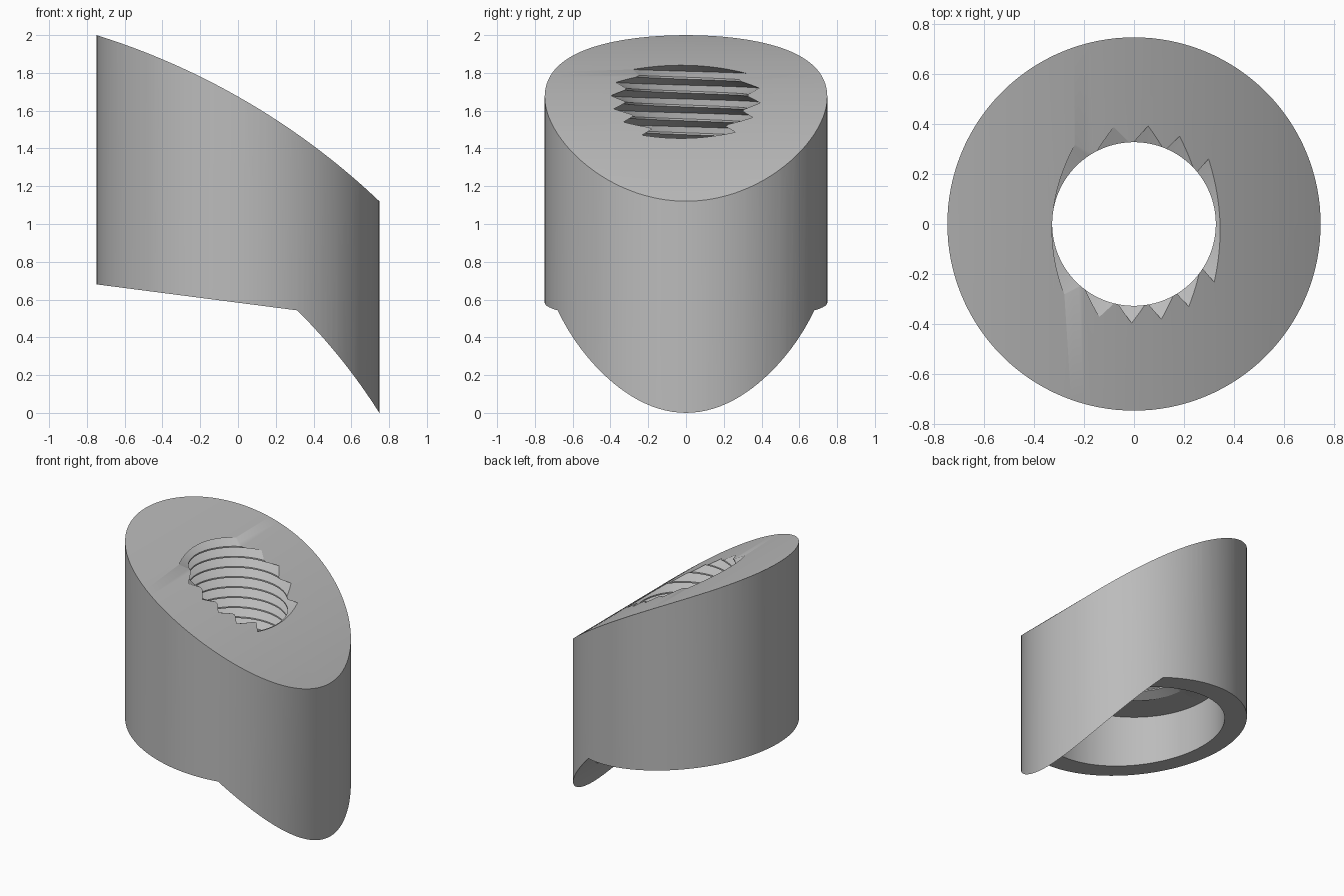
import bpy, bmesh, math

if "Cube" in bpy.data.objects:
    bpy.data.objects.remove(bpy.data.objects["Cube"])

CX, CZ = -1.90, -1.674          # shared axis of the two curved cuts
R_TOP, R_LOW = 3.85, 3.133
RADIUS, BORE, CEILING = 0.748, 0.60, 1.0
PITCH, MINOR, MAJOR = 0.0735, 0.328, 0.397

grey = bpy.data.materials.new("plain grey")
grey.diffuse_color = (0.5, 0.5, 0.5, 1)
grey.use_nodes = True
grey.node_tree.nodes["Principled BSDF"].inputs["Base Color"].default_value = grey.diffuse_color


def make(name, bm):
    bmesh.ops.recalc_face_normals(bm, faces=bm.faces)
    me = bpy.data.meshes.new(name)
    bm.to_mesh(me)
    bm.free()
    me.materials.append(grey)
    ob = bpy.data.objects.new(name, me)
    bpy.context.collection.objects.link(ob)
    return ob


def cylinder(name, r, z0, z1, n=128):
    bm = bmesh.new()
    bmesh.ops.create_cone(bm, cap_ends=True, segments=n, radius1=r, radius2=r, depth=z1 - z0)
    bmesh.ops.translate(bm, verts=bm.verts, vec=(0, 0, (z0 + z1) / 2))
    return make(name, bm)


def arc(r, x0, x1, n):
    xs = [x0 + (x1 - x0) * i / n for i in range(n + 1)]
    return [(x, CZ + math.sqrt(r * r - (x - CX) ** 2)) for x in xs]


def saddle_block():
    # side profile: curved top, sloped base, curved lower cut
    pts = arc(R_TOP, -0.8, 0.8, 40) + arc(R_LOW, 0.8, 0.314, 16) + [(-0.8, 0.687)]
    bm = bmesh.new()
    face = bm.faces.new([bm.verts.new((x, -1, z)) for x, z in pts])
    ext = bmesh.ops.extrude_face_region(bm, geom=[face])
    bmesh.ops.translate(bm, vec=(0, 2, 0),
                        verts=[v for v in ext["geom"] if isinstance(v, bmesh.types.BMVert)])
    return make("saddle_block", bm)


def thread_cutter(n=96, turns=17):
    # right-handed screw: one groove profile swept along a helix
    prof = [(MAJOR, 0.0), (MINOR, 0.43), (MINOR, 0.57)]
    p = len(prof)
    z0 = 1.680 - 11 * PITCH
    bm = bmesh.new()
    cols = []
    for k in range((turns + 1) * n + 1):
        a = 2 * math.pi * k / n - math.pi / 2
        col = []
        for r, t in (prof if k <= turns * n else prof[:1]):
            col.append(bm.verts.new((r * math.cos(a), r * math.sin(a), z0 + PITCH * (k / n + t))))
        cols.append(col)

    def vert(k, j):
        return cols[k][j] if j < p else cols[k + n][0]

    for k in range(turns * n):
        for j in range(p):
            bm.faces.new((vert(k, j), vert(k + 1, j), vert(k + 1, j + 1), vert(k, j + 1)))
    # close both ends with fans
    rim = [e for e in bm.edges if e.is_boundary]
    mid = z0 + PITCH * turns / 2
    for low in (True, False):
        c = bm.verts.new((0, 0, z0 + PITCH * (0.5 if low else turns + 0.5)))
        for e in rim:
            if (e.verts[0].co.z < mid) == low:
                bm.faces.new((e.verts[0], e.verts[1], c))
    return make("thread_cutter", bm)


def boolean(ob, tool, op):
    m = ob.modifiers.new(op.lower(), 'BOOLEAN')
    m.operation, m.solver, m.object = op, 'EXACT', tool
    bpy.context.view_layer.objects.active = ob
    bpy.ops.object.modifier_apply(modifier=m.name)
    bpy.data.objects.remove(tool)


# threaded collar: cylinder shaped by the block, counterbored, then threaded
body = cylinder("threaded_collar", RADIUS, -0.5, 2.5)
boolean(body, saddle_block(), 'INTERSECT')
boolean(body, cylinder("counterbore", BORE, -0.6, CEILING), 'DIFFERENCE')
boolean(body, thread_cutter(), 'DIFFERENCE')

bpy.ops.object.select_all(action='DESELECT')
body.select_set(True)
bpy.context.view_layer.objects.active = body
bpy.ops.object.shade_smooth_by_angle(angle=math.radians(25))
